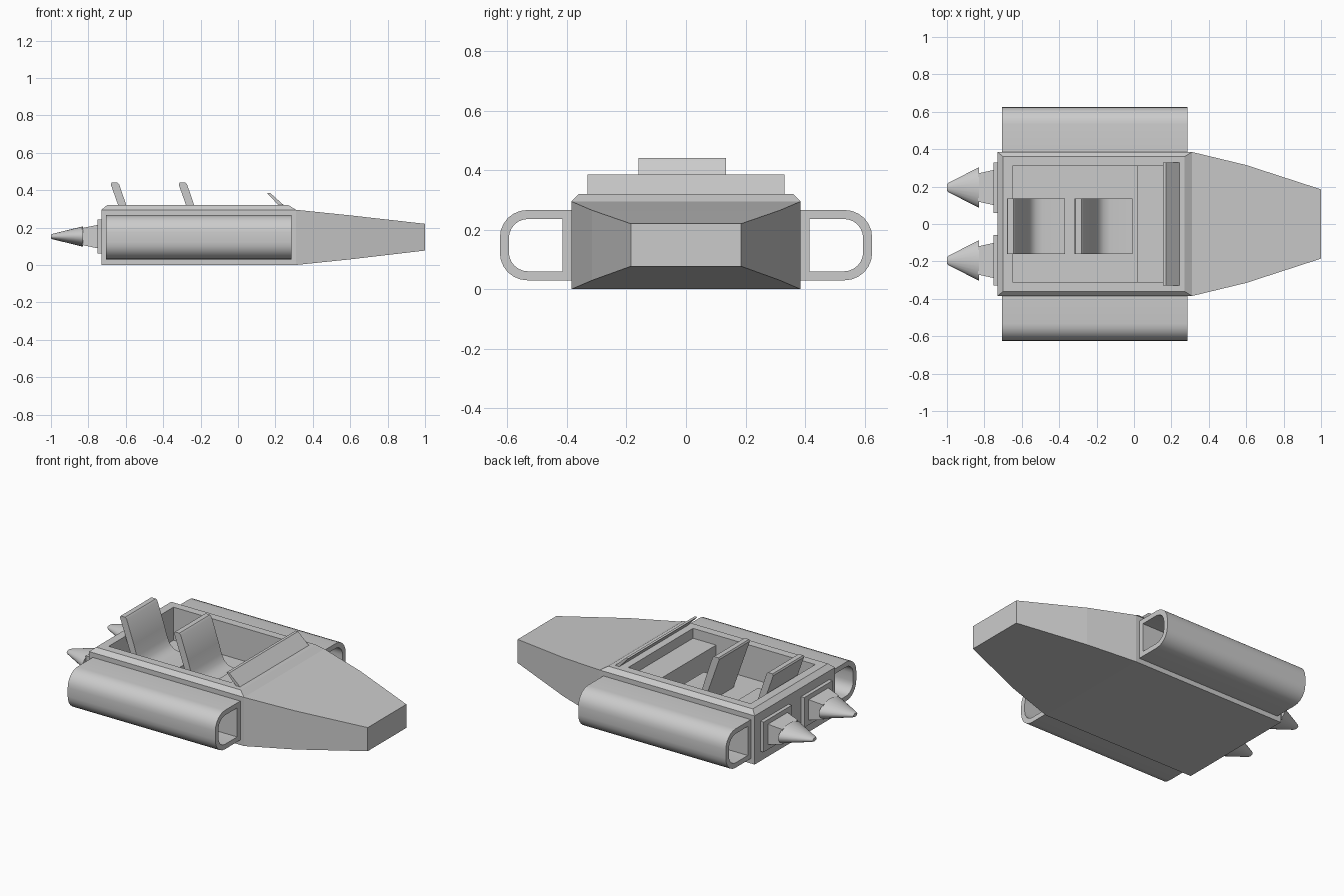
import bpy, bmesh, math

if "Cube" in bpy.data.objects:
    bpy.data.objects.remove(bpy.data.objects["Cube"])


def finish(name, bm, smooth=False):
    bmesh.ops.recalc_face_normals(bm, faces=bm.faces)
    me = bpy.data.meshes.new(name)
    bm.to_mesh(me)
    bm.free()
    ob = bpy.data.objects.new(name, me)
    bpy.context.collection.objects.link(ob)
    if smooth:
        bpy.ops.object.select_all(action='DESELECT')
        ob.select_set(True)
        bpy.context.view_layer.objects.active = ob
        bpy.ops.object.shade_smooth_by_angle(angle=math.radians(35))
    return ob


def loft(name, rings, smooth=False):
    """Skin a closed solid over equal-length rings of points."""
    bm = bmesh.new()
    vs = [[bm.verts.new(p) for p in r] for r in rings]
    n = len(rings[0])
    for a, b in zip(vs, vs[1:]):
        for i in range(n):
            j = (i + 1) % n
            bm.faces.new((a[i], a[j], b[j], b[i]))
    bm.faces.new(vs[0])
    bm.faces.new(vs[-1])
    return finish(name, bm, smooth)


def rect_x(x, hy, z0, z1, cy=0):
    return [(x, cy - hy, z0), (x, cy + hy, z0), (x, cy + hy, z1), (x, cy - hy, z1)]


def rect_z(z, x0, x1, hy):
    return [(x0, -hy, z), (x1, -hy, z), (x1, hy, z), (x0, hy, z)]


def ellipse_x(x, cy, cz, ry, rz, n=24):
    return [(x, cy + ry * math.cos(2 * math.pi * i / n), cz + rz * math.sin(2 * math.pi * i / n))
            for i in range(n)]


# Hull with tapered nose, and chamfered cockpit rim
hull = loft("hull", [rect_x(-0.73, 0.385, 0, 0.295), rect_x(0.31, 0.385, 0, 0.295),
                     rect_x(0.60, 0.315, 0.03, 0.265), rect_x(1.0, 0.185, 0.077, 0.22)])
rim = loft("cockpit_rim", [rect_z(0.295, -0.73, 0.31, 0.385), rect_z(0.32, -0.70, 0.27, 0.36)])

# Cockpit opening
cutter = loft("cockpit_cutter", [rect_z(0.12, -0.65, 0.17, 0.31), rect_z(0.5, -0.65, 0.17, 0.31)])
cutter.hide_render = True
for ob in (hull, rim):
    m = ob.modifiers.new("opening", 'BOOLEAN')
    m.operation = 'DIFFERENCE'
    m.object = cutter
    m.solver = 'EXACT'
    bpy.context.view_layer.objects.active = ob
    bpy.ops.object.modifier_apply(modifier=m.name)
bpy.data.objects.remove(cutter)

# Dashboard and windshield
loft("dashboard", [rect_z(0.12, 0.015, 0.17, 0.31), rect_z(0.26, 0.015, 0.17, 0.31)])
shield = [(0.225, 0.31), (0.25, 0.315), (0.172, 0.385), (0.155, 0.385)]
loft("windshield", [[(x, y, z) for x, z in shield] for y in (-0.33, 0.33)])

# Two seats, one behind the other
seat = [(-0.675, 0.44), (-0.645, 0.44), (-0.635, 0.43), (-0.587, 0.29), (-0.567, 0.225),
        (-0.55, 0.19), (-0.525, 0.168), (-0.49, 0.16), (-0.37, 0.16), (-0.37, 0.12),
        (-0.57, 0.12), (-0.68, 0.43)]
for name, dx in (("rear_seat", 0), ("front_seat", 0.363)):
    loft(name, [[(x + dx, y, z) for x, z in seat] for y in (-0.16, 0.135)], True)


# Open-ended side pods with rounded outer corners
def pod_profile(y0, y1, z0, z1, r, s, n=6):
    pts = [(y0, z0)]
    for cz, start in ((z0 + r * 1.0, -90), (z1 - r, 0)):
        for i in range(n + 1):
            a = math.radians(start + 90 * i / n)
            pts.append((y1 - r + r * math.cos(a), cz + r * math.sin(a)))
    pts.append((y0, z1))
    return [(s * y, z) for y, z in pts]


for side, s in (("left", 1), ("right", -1)):
    bm = bmesh.new()
    outer = pod_profile(0.38, 0.625, 0.03, 0.266, 0.092, s)
    inner = pod_profile(0.415, 0.595, 0.06, 0.236, 0.065, s)
    rings = [[bm.verts.new((x, y, z)) for y, z in prof]
             for x, prof in ((-0.705, outer), (0.285, outer), (0.285, inner), (-0.705, inner))]
    n = len(outer)
    for k in range(4):
        a, b = rings[k], rings[(k + 1) % 4]
        for i in range(n):
            j = (i + 1) % n
            bm.faces.new((a[i], a[j], b[j], b[i]))
    finish(side + "_side_pod", bm, True)

    # Rear thruster: mounting plate, square neck, flattened cone
    cy = 0.195 * s
    loft(side + "_thruster_plate", [rect_x(-0.725, 0.135, 0.06, 0.242, cy),
                                    rect_x(-0.752, 0.135, 0.06, 0.242, cy)])
    loft(side + "_thruster_neck", [rect_x(-0.745, 0.095, 0.088, 0.215, cy),
                                   rect_x(-0.835, 0.075, 0.107, 0.197, cy)])
    loft(side + "_thruster_cone", [ellipse_x(-0.83, cy, 0.152, 0.108, 0.054),
                                   ellipse_x(-0.99, cy, 0.152, 0.026, 0.015),
                                   ellipse_x(-1.0, cy, 0.152, 0.018, 0.010)], True)
